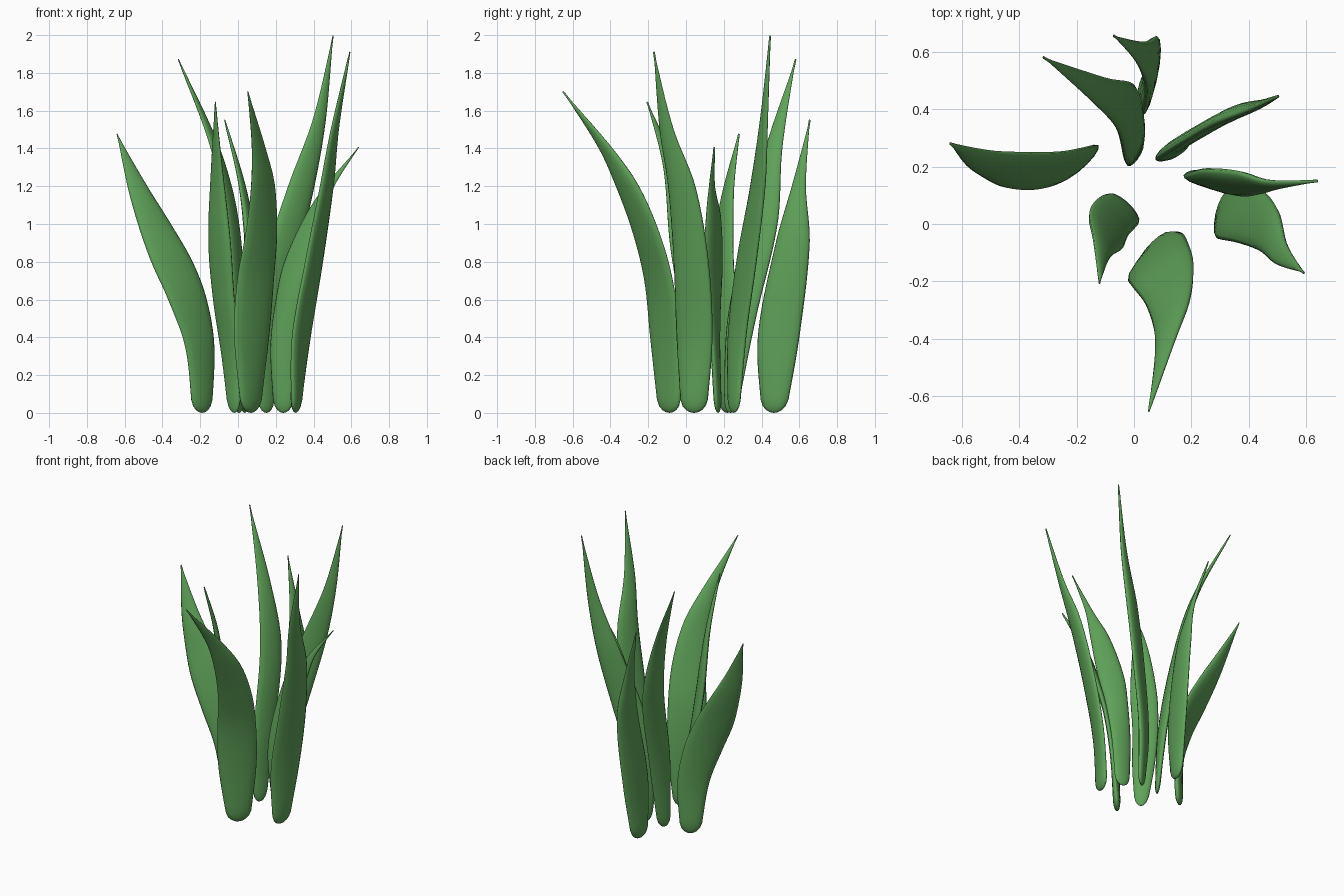
import bpy, bmesh, math
from mathutils import Vector

if "Cube" in bpy.data.objects:
    bpy.data.objects.remove(bpy.data.objects["Cube"])

green = bpy.data.materials.new("leaf_green")
green.diffuse_color = (0.115, 0.36, 0.10, 1)
green.use_nodes = True
green.node_tree.nodes["Principled BSDF"].inputs["Base Color"].default_value = green.diffuse_color

RINGS, SIDES, ROUND = 30, 14, 0.07


def smooth_sample(stations, z):
    """Hermite interpolation of (z, left x, left y, right x, right y) stations."""
    n = len(stations)

    def slope(i, k):
        a, b = stations[max(i - 1, 0)], stations[min(i + 1, n - 1)]
        return (b[k] - a[k]) / (b[0] - a[0])

    i = 0
    while i < n - 2 and z > stations[i + 1][0]:
        i += 1
    p, q = stations[i], stations[i + 1]
    h = q[0] - p[0]
    t = (z - p[0]) / h
    out = []
    for k in range(1, 5):
        out.append((2*t**3 - 3*t**2 + 1) * p[k] + (t**3 - 2*t**2 + t) * h * slope(i, k)
                   + (3*t**2 - 2*t**3) * q[k] + (t**3 - t**2) * h * slope(i + 1, k))
    return Vector((out[0], out[1], z)), Vector((out[2], out[3], z))


def blade(name, stations, tip):
    """Loft a thin lens-shaped section between the two edges of a leaf."""
    x, y, top = tip
    stations = stations + [(top, x, y, x, y)]
    heights = [0.004, 0.015, 0.035, ROUND]
    heights += [ROUND + (top - ROUND) * i / RINGS for i in range(1, RINGS + 1)]
    bm = bmesh.new()
    rings = []
    for z in heights:
        left, right = smooth_sample(stations, z)
        mid, half = (left + right) / 2, (right - left) / 2
        # rounded foot
        f = math.sqrt(1 - (1 - min(z / ROUND, 1)) ** 2)
        width = half.length
        if width < 0.003:
            half = Vector((0.003, 0, 0))
        normal = Vector((-half.y, half.x, 0)).normalized()
        thick = min(0.024, 0.005 + 0.25 * width)
        ring = []
        for s in range(SIDES):
            a = 2 * math.pi * s / SIDES
            p = mid + half * (f * math.cos(a)) + normal * (f * thick * math.sin(a))
            ring.append(bm.verts.new(p))
        rings.append(ring)
    for lo, hi in zip(rings, rings[1:]):
        for s in range(SIDES):
            t = (s + 1) % SIDES
            bm.faces.new((lo[s], lo[t], hi[t], hi[s]))
    # pointed ends
    for ring, p in ((rings[0], None), (rings[-1], tip)):
        c = sum((v.co for v in ring), Vector()) / SIDES
        if p is None:
            c.z = 0
        else:
            c.z = top + 0.004
        v = bm.verts.new(c)
        for s in range(SIDES):
            bm.faces.new((ring[s], ring[(s + 1) % SIDES], v))
    bmesh.ops.recalc_face_normals(bm, faces=bm.faces)
    for face in bm.faces:
        face.smooth = True
    mesh = bpy.data.meshes.new(name)
    bm.to_mesh(mesh)
    bm.free()
    mesh.materials.append(green)
    bpy.context.collection.objects.link(bpy.data.objects.new(name, mesh))


# Each leaf: height, left edge x y, right edge x y; then the tip
blade("left_leaf", [
    (0, -.24, .18, -.14, .26), (.35, -.28, .14, -.125, .275), (.6, -.37, .12, -.165, .265),
    (.8, -.46, .13, -.24, .25), (1.0, -.53, .165, -.355, .245), (1.2, -.585, .205, -.48, .25)],
    (-.64, .28, 1.475))
blade("back_left_leaf", [
    (0, -.02, .20, .03, .27), (.5, -.03, .22, .03, .37), (1.0, -.06, .33, .0, .485),
    (1.4, -.14, .42, -.10, .51)], (-.315, .58, 1.87))
blade("centre_leaf", [
    (0, -.05, .07, .01, .02), (.3, -.085, .105, .015, .0), (.6, -.13, .085, -.02, -.04),
    (.9, -.155, .04, -.04, -.085), (1.3, -.14, -.05, -.085, -.12)], (-.12, -.205, 1.645))
blade("back_leaf", [
    (0, .02, .40, .05, .53), (.4, .03, .38, .07, .60), (.9, .045, .475, .08, .655),
    (1.2, .01, .56, .035, .635)], (-.07, .655, 1.55))
blade("front_leaf", [
    (0, .02, -.145, .115, -.03), (.4, -.02, -.19, .165, -.03), (.7, -.005, -.22, .19, -.07),
    (.95, .04, -.28, .207, -.14), (1.2, .07, -.37, .195, -.25), (1.4, .075, -.46, .145, -.39)],
    (.052, -.65, 1.7))
blade("tall_leaf", [
    (0, .11, .225, .19, .28), (.4, .075, .225, .215, .315), (.8, .14, .27, .31, .37),
    (1.2, .265, .345, .405, .415), (1.55, .395, .395, .465, .43)], (.503, .445, 1.995))
blade("front_right_leaf", [
    (0, .29, -.025, .32, .11), (.4, .29, -.05, .38, .14), (.8, .36, -.065, .445, .12),
    (1.2, .44, -.095, .50, .05), (1.5, .495, -.14, .53, -.065)], (.592, -.17, 1.91))
blade("right_leaf", [
    (0, .19, .18, .29, .16), (.35, .172, .17, .305, .14), (.6, .20, .18, .335, .115),
    (.8, .245, .19, .39, .10), (1.05, .36, .18, .46, .11), (1.2, .46, .15, .51, .125)],
    (.638, .15, 1.405))
